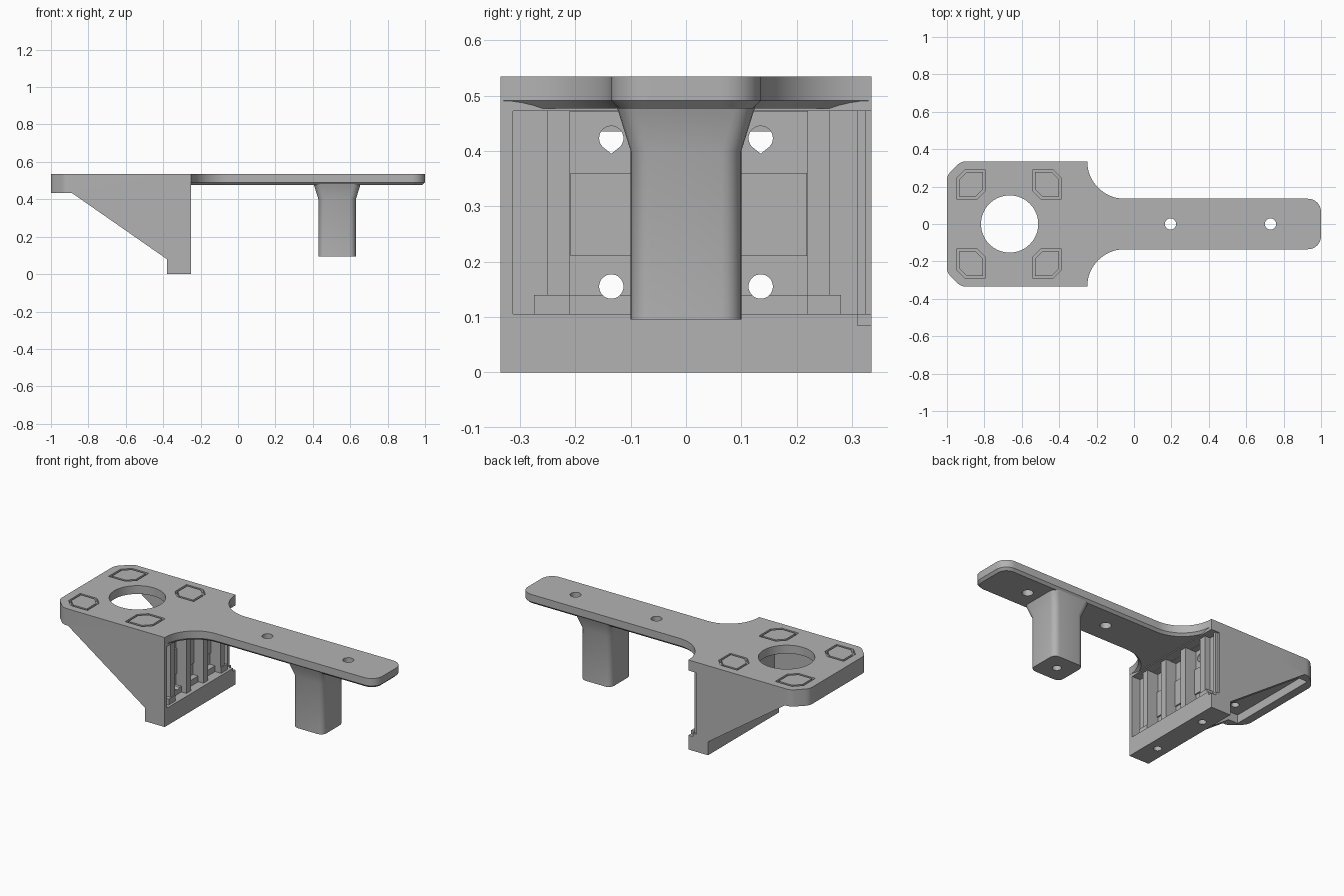
import bpy, bmesh, math
from mathutils import Vector

if "Cube" in bpy.data.objects:
    bpy.data.objects.remove(bpy.data.objects["Cube"])

grey = bpy.data.materials.new("plain_grey")
grey.use_nodes = True
grey.diffuse_color = (0.45, 0.45, 0.45, 1)
grey.node_tree.nodes["Principled BSDF"].inputs["Base Color"].default_value = (0.45, 0.45, 0.45, 1)


def add_object(name, bm):
    bmesh.ops.recalc_face_normals(bm, faces=bm.faces)
    mesh = bpy.data.meshes.new(name)
    bm.to_mesh(mesh)
    bm.free()
    mesh.materials.append(grey)
    ob = bpy.data.objects.new(name, mesh)
    bpy.context.collection.objects.link(ob)
    return ob


def prism(name, pts, lo, hi, axis="z"):
    """Extrude a 2D outline along an axis."""
    place = {"z": lambda a, b, c: (a, b, c), "y": lambda a, b, c: (a, c, b),
             "x": lambda a, b, c: (c, a, b)}[axis]
    bm = bmesh.new()
    face = bm.faces.new([bm.verts.new(place(a, b, lo)) for a, b in pts])
    new = bmesh.ops.extrude_face_region(bm, geom=[face])["geom"]
    bmesh.ops.translate(bm, verts=[v for v in new if isinstance(v, bmesh.types.BMVert)],
                        vec=Vector(place(0, 0, hi - lo)))
    return add_object(name, bm)


def box(name, x0, x1, y0, y1, z0, z1):
    return prism(name, [(x0, y0), (x1, y0), (x1, y1), (x0, y1)], z0, z1)


def arc(cx, cy, r, a0, a1, n=10):
    return [(cx + r * math.cos(math.radians(a0 + (a1 - a0) * i / n)),
             cy + r * math.sin(math.radians(a0 + (a1 - a0) * i / n))) for i in range(n + 1)]


def circle(cx, cy, r, n=32):
    return arc(cx, cy, r, 0, 360, n)[:-1]


def mirror_y(half):
    return half + [(x, -y) for x, y in reversed(half)]


def combine(target, tool, operation="DIFFERENCE"):
    """Apply a boolean and remove the tool."""
    mod = target.modifiers.new("boolean", "BOOLEAN")
    mod.operation, mod.solver, mod.object = operation, "EXACT", tool
    bpy.context.view_layer.update()
    graph = bpy.context.evaluated_depsgraph_get()
    mesh = bpy.data.meshes.new_from_object(target.evaluated_get(graph))
    target.modifiers.clear()
    target.data = mesh
    bpy.data.objects.remove(tool)


# Motor bracket: side profile trimmed by a plan with softened outer corners
bracket = prism("motor_bracket", [(-1, 0.535), (-1, 0.435), (-0.89, 0.435), (-0.38, 0.08),
                                  (-0.38, 0), (-0.25, 0), (-0.25, 0.535)], -0.335, 0.335, "y")
plan = mirror_y([(-0.2, 0.4), (-0.3, 0.335)][1:] + arc(-0.9, 0.275, 0.06, 90, 135, 4)
                + arc(-0.94, 0.235, 0.06, 135, 180, 4))
plan = [(-0.2, 0.335)] + plan + [(-0.2, -0.335)]
combine(bracket, prism("plan_cutter", plan, -0.1, 0.7), "INTERSECT")

# Motor pocket between the gussets, and the shaft opening
combine(bracket, box("pocket", -0.95, -0.385, -0.285, 0.285, -0.1, 0.485))
combine(bracket, prism("shaft_opening", circle(-0.665, 0, 0.153, 64), 0.3, 0.7))

# Recess in the end wall, open on the left side, with a deeper panel behind the ribs
combine(bracket, box("recess", -0.305, -0.2, -0.313, 0.4, 0.105, 0.472))
combine(bracket, box("side_notch", -0.28, -0.2, 0.31, 0.4, 0.085, 0.2))
combine(bracket, box("deep_panel", -0.34, -0.2, -0.21, 0.22, 0.14, 0.471))
for y in (-0.135, 0.135):
    combine(bracket, prism("lower_hole", circle(y, 0.155, 0.022), -0.5, -0.2, "x"))
    tear = arc(y, 0.423, 0.022, -45, 225, 24) + [(y, 0.395)]
    combine(bracket, prism("upper_hole", tear, -0.5, -0.2, "x"))
    combine(bracket, prism("base_screw_hole", circle(-0.315, y * 1.35, 0.022), -0.1, 0.07))

# Hexagonal outline grooves on top, blind screw holes below them
for sx in (-1, 1):
    for sy in (-1, 1):
        cx, cy = -0.668 + sx * 0.203, sy * 0.212

        def hexagon(r, c):
            pts = [(-r, r - c), (-r, -r), (r - c, -r), (r, c - r), (r, r), (c - r, r)]
            return [(cx - sx * a, cy + sy * b) if sx > 0 else (cx + a, cy + sy * b) for a, b in pts]

        ring = prism("groove", hexagon(0.078, 0.045), 0.515, 0.6)
        combine(ring, prism("groove_core", hexagon(0.065, 0.04), 0.4, 0.7))
        combine(bracket, ring)
        combine(bracket, prism("motor_screw_hole", circle(cx, cy, 0.022), 0.4, 0.51))

# Ribs and foot blocks on the end wall
for y in (-0.23, -0.08, 0.08, 0.24):
    box("wall_rib", -0.35, -0.27, y - 0.02, y + 0.02, 0.106, 0.474)
for y0, y1 in ((-0.275, -0.21), (0.22, 0.28)):
    box("rib_foot", -0.31, -0.265, y0, y1, 0.1, 0.14)
box("panel_band", -0.345, -0.332, -0.209, 0.219, 0.21, 0.36)
box("side_strip", -0.31, -0.285, 0.31, 0.325, 0.1, 0.474)

# Arm with concave shoulders, rounded tip and chamfered underside
half = [(-0.27, 0.335)] + arc(-0.05, 0.335, 0.2, 180, 270, 16) + arc(0.93, 0.065, 0.07, 90, 0, 10)
outline = mirror_y(half)
arm = prism("arm", outline, 0.477, 0.535)
bm = bmesh.new()
bm.from_mesh(arm.data)
edges = [e for e in bm.edges if all(v.co.z < 0.48 and v.co.x > -0.26 for v in e.verts)]
bmesh.ops.bevel(bm, geom=edges, offset=0.014, segments=1, affect="EDGES")
bm.to_mesh(arm.data)
bm.free()
for x in (0.195, 0.73):
    combine(arm, prism("arm_hole", circle(x, 0, 0.03), 0.4, 0.6))

# Post: stacked rounded sections, flared where it meets the arm
bm = bmesh.new()
rings = []
for z, grow in ((0.095, 0), (0.40, 0), (0.47, 0.022), (0.49, 0.028)):
    w, r = 0.1 + grow, 0.035
    pts = []
    for k, (sx, sy) in enumerate(((1, 1), (-1, 1), (-1, -1), (1, -1))):
        pts += arc(0.53 + sx * (w - r), sy * (w - r), r, k * 90, k * 90 + 90, 5)
    rings.append([bm.verts.new((x, y, z)) for x, y in pts])
for a, b in zip(rings, rings[1:]):
    for i in range(len(a)):
        j = (i + 1) % len(a)
        bm.faces.new((a[i], a[j], b[j], b[i]))
bm.faces.new(rings[0])
bm.faces.new(rings[-1])
post = add_object("post", bm)
combine(post, prism("post_screw_hole", circle(0.53, 0, 0.024), 0, 0.3))

# Smooth the curved walls, keep the corners crisp
bpy.ops.object.select_all(action="DESELECT")
for ob in (bracket, arm, post):
    ob.select_set(True)
    bpy.context.view_layer.objects.active = ob
bpy.ops.object.shade_smooth_by_angle(angle=math.radians(25))
